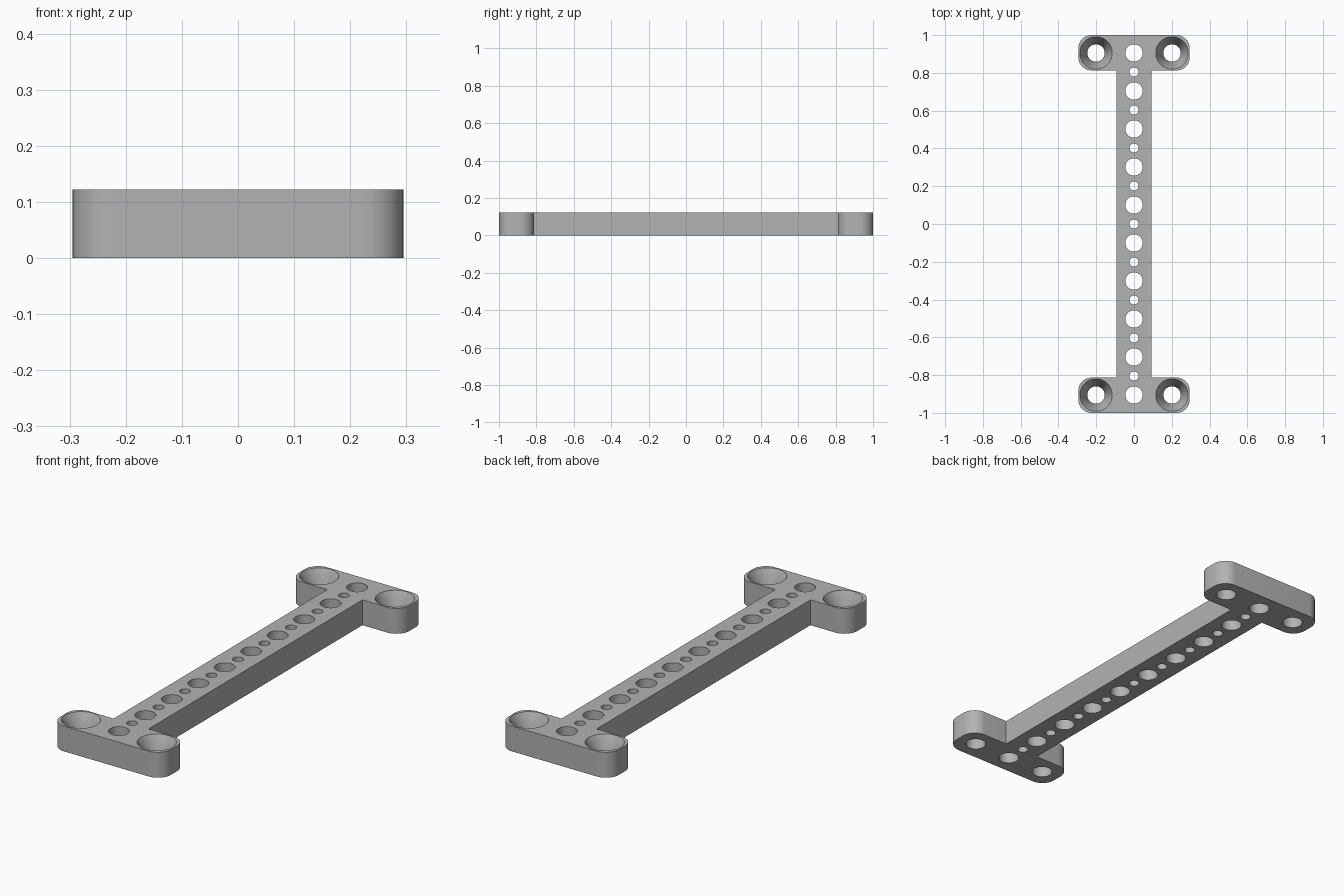
import bpy, bmesh
from math import pi, cos, sin

cube = bpy.data.objects.get("Cube")
if cube:
    bpy.data.objects.remove(cube, do_unlink=True)

HEIGHT = 0.122
HALF_W, BAR_W = 0.295, 0.093     # half widths of the end plates and the bar
END_Y, INNER_Y = 1.0, 0.813      # outer and inner edge of an end plate
CORNER = 0.07
PITCH = 0.1006                   # spacing along the row of holes
BIG, SMALL, SINK = 0.046, 0.024, 0.086
SINK_DEPTH = 0.08

grey = bpy.data.materials.new("plain grey")
colour = (0.45, 0.45, 0.45, 1)
grey.use_nodes = True
grey.diffuse_color = colour
grey.node_tree.nodes["Principled BSDF"].inputs["Base Color"].default_value = colour


def make_object(name, bm):
    bmesh.ops.recalc_face_normals(bm, faces=bm.faces)
    mesh = bpy.data.meshes.new(name)
    bm.to_mesh(mesh)
    bm.free()
    mesh.materials.append(grey)
    obj = bpy.data.objects.new(name, mesh)
    bpy.context.collection.objects.link(obj)
    return obj


def arc(cx, cy, start, steps=10):
    """Quarter-circle corner, counter-clockwise."""
    angles = [start + pi / 2 * i / steps for i in range(steps + 1)]
    return [(cx + CORNER * cos(a), cy + CORNER * sin(a)) for a in angles]


def add_cutter(bm, x, y, profile, sides=48):
    """Closed turned solid from (radius, height) pairs."""
    rings = [[bm.verts.new((x + r * cos(2 * pi * i / sides), y + r * sin(2 * pi * i / sides), z))
              for i in range(sides)] for r, z in profile]
    for low, high in zip(rings, rings[1:]):
        for i in range(sides):
            j = (i + 1) % sides
            bm.faces.new((low[i], low[j], high[j], high[i]))
    bm.faces.new(rings[0][::-1])
    bm.faces.new(rings[-1])


# I-shaped bracket: right half outline, repeated by half a turn
half = [(BAR_W, -INNER_Y), (BAR_W, INNER_Y)]
half += arc(HALF_W - CORNER, INNER_Y + CORNER, -pi / 2)
half += arc(HALF_W - CORNER, END_Y - CORNER, 0)
left = [(-x, -y) for x, y in half]
# the lower right corners are the mirrored upper ones
ends = half[2:]
outline = ([(x, -y) for x, y in reversed(ends)] + half
           + ends + [(-x, y) for x, y in reversed(ends)]
           + left + [(-x, -y) for x, y in ends])
clean = []
for p in outline:
    if p not in clean:
        clean.append(p)
bm = bmesh.new()
base = bm.faces.new([bm.verts.new((x, y, 0)) for x, y in clean])
top = bmesh.ops.extrude_face_region(bm, geom=[base])
bmesh.ops.translate(bm, vec=(0, 0, HEIGHT),
                    verts=[v for v in top["geom"] if isinstance(v, bmesh.types.BMVert)])
bracket = make_object("bracket", bm)

# Alternating large and small through holes, and countersunk corner holes
bm = bmesh.new()
for i in range(-9, 10):
    r = BIG if i % 2 else SMALL
    add_cutter(bm, 0, i * PITCH, [(r, -0.05), (r, HEIGHT + 0.05)])
slope = (SINK - BIG) / SINK_DEPTH
for sx in (-1, 1):
    for sy in (-1, 1):
        add_cutter(bm, sx * 2 * PITCH, sy * 9 * PITCH,
                   [(BIG, -0.05), (BIG, HEIGHT - SINK_DEPTH),
                    (SINK + slope * 0.02, HEIGHT + 0.02)])
cutter = make_object("hole_cutter", bm)
cutter.hide_render = True

# Cut the holes and bake the result
cut = bracket.modifiers.new("holes", 'BOOLEAN')
cut.operation = 'DIFFERENCE'
cut.solver = 'EXACT'
cut.object = cutter
bpy.ops.object.select_all(action='DESELECT')
bracket.select_set(True)
bpy.context.view_layer.objects.active = bracket
bpy.ops.object.modifier_apply(modifier=cut.name)
bpy.data.objects.remove(cutter, do_unlink=True)
bpy.ops.object.shade_smooth_by_angle(angle=pi / 6)
